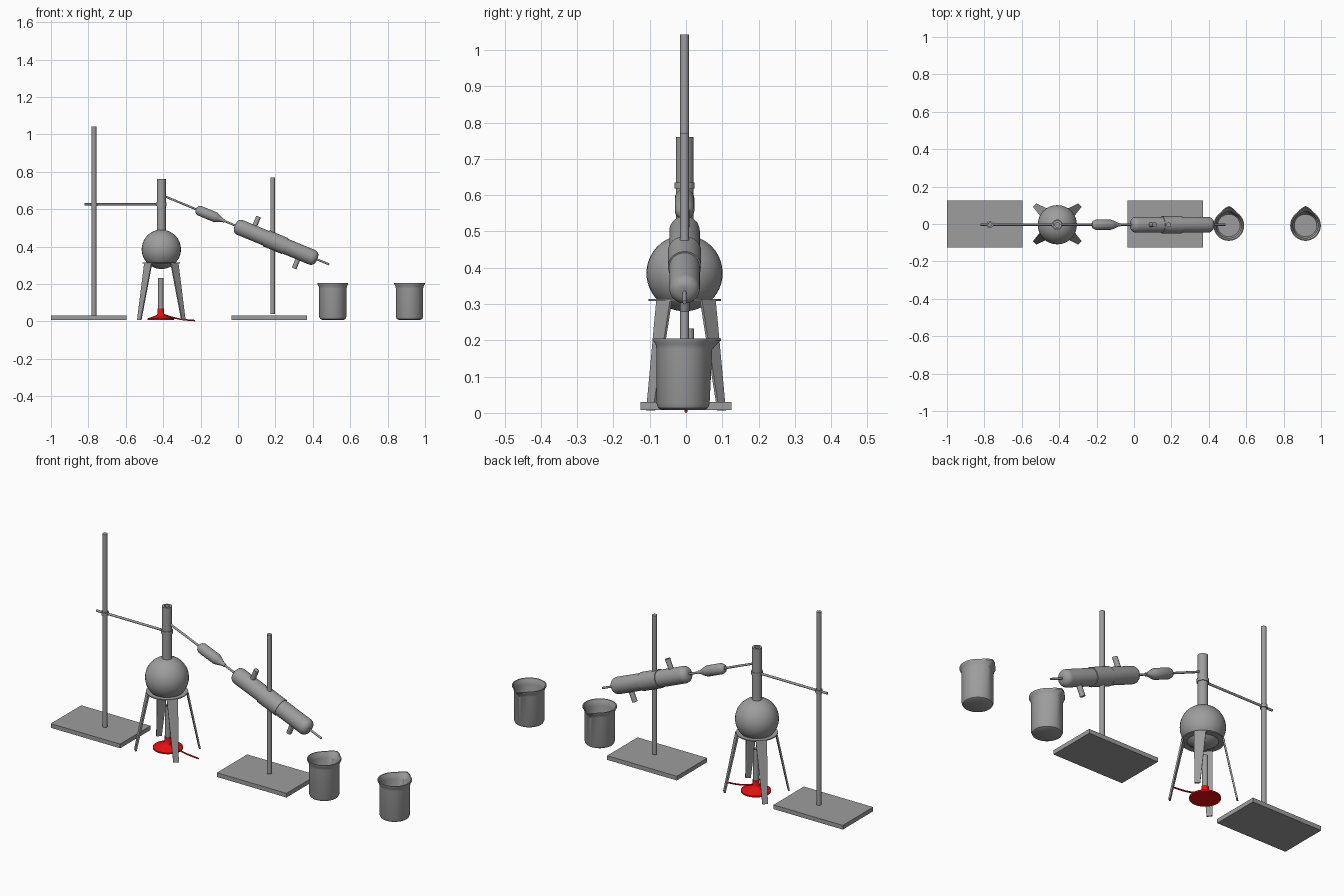
import bpy, bmesh, math
from mathutils import Vector

cube = bpy.data.objects.get("Cube")
if cube:
    bpy.data.objects.remove(cube, do_unlink=True)


def material(name, rgb):
    m = bpy.data.materials.new(name)
    m.use_nodes = True
    m.diffuse_color = (*rgb, 1)
    bsdf = next(n for n in m.node_tree.nodes if n.type == 'BSDF_PRINCIPLED')
    bsdf.inputs["Base Color"].default_value = (*rgb, 1)
    return m


GREY = material("neutral grey", (0.34, 0.34, 0.34))
RED = material("bright red", (0.8, 0.005, 0.005))
UP = Vector((0, 0, 1))
Y0 = -0.004  # shared depth of the apparatus


def finish(name, bm, mat, angle=35):
    bmesh.ops.remove_doubles(bm, verts=bm.verts, dist=1e-5)
    bmesh.ops.recalc_face_normals(bm, faces=bm.faces)
    me = bpy.data.meshes.new(name)
    bm.to_mesh(me)
    bm.free()
    me.materials.append(mat)
    for p in me.polygons:
        p.use_smooth = True
    me.set_sharp_from_angle(angle=math.radians(angle))
    ob = bpy.data.objects.new(name, me)
    bpy.context.collection.objects.link(ob)
    return ob


def lathe(name, profile, mat=GREY, loc=(0, 0, 0), axis=UP, n=32, shape=None):
    """Revolve (radius, height) points round an axis placed at loc."""
    bm = bmesh.new()
    rot = Vector(axis).to_track_quat('Z', 'Y')
    rings = []
    for r, h in profile:
        ring = []
        for i in range(n):
            a = math.tau * i / n
            rr = r + (shape(a, r, h) if shape else 0)
            p = Vector((rr * math.cos(a), rr * math.sin(a), h))
            ring.append(bm.verts.new(rot @ p + Vector(loc)))
        rings.append(ring)
    for a, b in zip(rings, rings[1:]):
        for i in range(n):
            j = (i + 1) % n
            bm.faces.new((a[i], a[j], b[j], b[i]))
    return finish(name, bm, mat)


def rod(name, start, end, radius, n=16):
    d = Vector(end) - Vector(start)
    return lathe(name, [(0, 0), (radius, 0), (radius, d.length), (0, d.length)],
                 loc=start, axis=d, n=n)


def box(name, lo, hi):
    bm = bmesh.new()
    bmesh.ops.create_cube(bm, size=1)
    for v in bm.verts:
        v.co = Vector([l + (c + 0.5) * (h - l) for c, l, h in zip(v.co, lo, hi)])
    return finish(name, bm, GREY)


def ring(name, x, z0, z1, inner, outer):
    return lathe(name, [(inner, z0), (outer, z0), (outer, z1), (inner, z1), (inner, z0)],
                 loc=(x, Y0, 0))


# Stands with upright rods
box("left_stand_base", (-1, -0.126, 0.008), (-0.597, 0.126, 0.03))
rod("left_stand_rod", (-0.77, Y0, 0.03), (-0.77, Y0, 1.043), 0.0125)
box("right_stand_base", (-0.035, -0.126, 0.008), (0.37, 0.126, 0.03))
rod("right_stand_rod", (0.185, Y0, 0.04), (0.185, Y0, 0.77), 0.0125)

# Clamp arm holding the flask neck
FX = -0.41
rod("clamp_arm", (-0.82, Y0, 0.626), (FX - 0.024, Y0, 0.626), 0.006)
ring("clamp_boss", -0.77, 0.618, 0.634, 0.011, 0.018)
ring("clamp_collar", FX, 0.618, 0.635, 0.022, 0.028)

# Round flask with an open neck
R, CZ, NECK = 0.105, 0.385, 0.024
top = math.asin(NECK / R)
body = []
for i in range(21):
    a = math.pi - (math.pi - top) * i / 20
    body.append((max(0, R * math.sin(a)), CZ + R * math.cos(a)))
lathe("round_flask", body + [(NECK, 0.76), (0.013, 0.76), (0.013, 0.6), (0, 0.6)],
      loc=(FX, Y0, 0))

# Tripod ring and four flat tapering legs
ring("tripod_ring", FX, 0.309, 0.314, 0.07, 0.1)
for sx, side in ((-1, "right"), (1, "left")):
    for sy, face in ((-1, "front"), (1, "back")):
        bm = bmesh.new()
        out = Vector((sx, sy, 0)).normalized()
        along = Vector((-sy, sx, 0)).normalized()
        loops = []
        for dx, dy, z, w in ((0.118, 0.098, 0.006, 0.013), (0.07, 0.06, 0.312, 0.027)):
            c = Vector((FX + sx * dx, sy * dy, z))
            loops.append([bm.verts.new(c + along * w * u + out * 0.004 * v)
                          for u, v in ((-1, -1), (1, -1), (1, 1), (-1, 1))])
        lo, hi = loops
        bm.faces.new(lo)
        bm.faces.new(hi)
        for i in range(4):
            j = (i + 1) % 4
            bm.faces.new((lo[i], lo[j], hi[j], hi[i]))
        finish(f"tripod_leg_{face}_{side}", bm, GREY)

# Burner: red foot, grey barrel, red hose
BY = 0.008
lathe("burner_foot", [(0, 0.008), (0.072, 0.008), (0.072, 0.015), (0.045, 0.024),
                      (0.022, 0.034), (0.017, 0.042), (0.017, 0.07), (0, 0.07)],
      RED, (FX - 0.003, BY, 0))
lathe("burner_barrel", [(0, 0.065), (0.014, 0.065), (0.014, 0.232), (0.01, 0.232),
                        (0.01, 0.18), (0, 0.18)], loc=(FX - 0.003, BY, 0))
curve = bpy.data.curves.new("burner_hose", 'CURVE')
curve.dimensions = '3D'
curve.bevel_depth = 0.004
curve.bevel_resolution = 2
curve.use_fill_caps = True
sp = curve.splines.new('BEZIER')
path = [(-0.41, 0.04), (-0.36, 0.024), (-0.31, 0.012), (-0.23, 0.004)]
sp.bezier_points.add(len(path) - 1)
for bp, (x, z) in zip(sp.bezier_points, path):
    bp.co = (x, 0, z)
    bp.handle_left_type = bp.handle_right_type = 'AUTO'
curve.materials.append(RED)
bpy.context.collection.objects.link(bpy.data.objects.new("burner_hose", curve))

# Sloping delivery line: tube, bulb, condenser and its spouts
TILT = math.radians(22.5)
AXIS = Vector((math.cos(TILT), 0, -math.sin(TILT)))
SIDE = Vector((math.sin(TILT), 0, math.cos(TILT)))
START = Vector((-0.39, Y0, 0.668))


def on_line(x):
    return START + AXIS * ((x - START.x) / AXIS.x)


rod("delivery_tube", START, on_line(0.488), 0.0055)
lathe("bulb_adapter", [(0, 0), (0.01, 0), (0.021, 0.008), (0.027, 0.022), (0.027, 0.11),
                       (0.022, 0.125), (0.009, 0.155), (0.009, 0.165), (0, 0.165)],
      loc=on_line(-0.225), axis=AXIS)
CR, LEN, END = 0.042, 0.475, 0.03
caps = [(CR - END + END * math.sin(t), END - END * math.cos(t))
        for t in (math.pi / 2 * i / 6 for i in range(7))]
lathe("condenser_jacket",
      [(0, 0)] + caps + [(r, LEN - h) for r, h in reversed(caps)] + [(0, LEN)],
      loc=on_line(-0.016), axis=AXIS)
lathe("condenser_sleeve", [(0.04, 0), (0.046, 0), (0.046, 0.11), (0.04, 0.11)],
      loc=on_line(0.15), axis=AXIS)
for name, x, s in (("upper_water_spout", 0.075, 1), ("lower_water_spout", 0.335, -1)):
    p = on_line(x)
    rod(name, p, p + SIDE * s * 0.092, 0.013)


# Two hollow beakers with pouring lips facing forward
def lip(a, r, h):
    off = abs(a - 1.5 * math.pi)
    lift = min(1, max(0, (h - 0.165) / 0.03))
    return 0.022 * lift * max(0, 1 - off / 0.55)


for name, x in (("near_beaker", 0.507), ("far_beaker", 0.917)):
    lathe(name, [(0, 0.008), (0.058, 0.008), (0.068, 0.013), (0.073, 0.025), (0.073, 0.175),
                 (0.076, 0.19), (0.082, 0.199), (0.082, 0.205), (0.077, 0.205),
                 (0.07, 0.19), (0.067, 0.175), (0.067, 0.028), (0.06, 0.018), (0, 0.018)],
          loc=(x, -0.008, 0), n=48, shape=lip)
